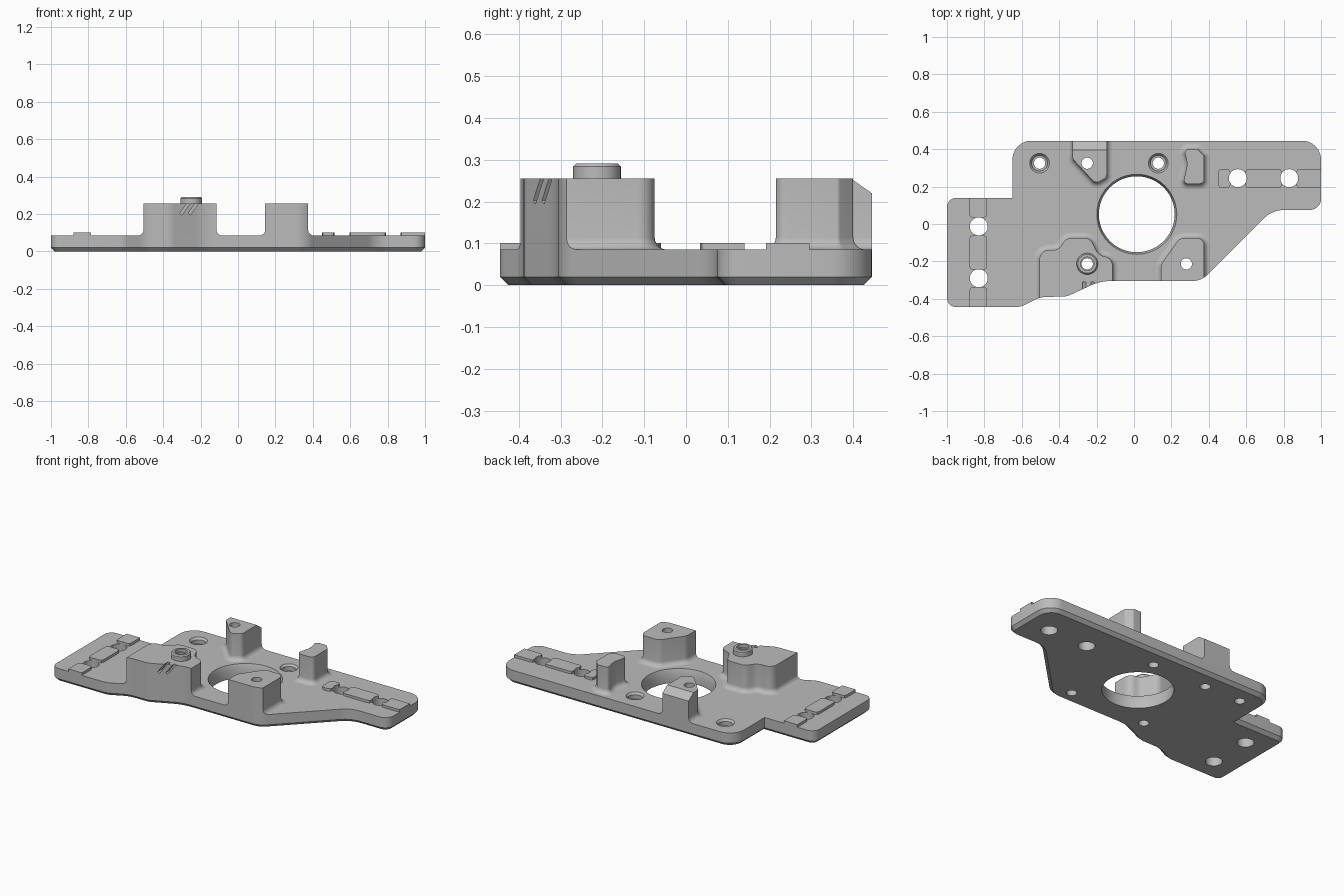
import bpy, bmesh, math
from mathutils import Vector, Matrix

cube = bpy.data.objects.get("Cube")
if cube:
    bpy.data.objects.remove(cube)

grey = bpy.data.materials.new("plain grey")
grey.use_nodes = True
grey.diffuse_color = (0.5, 0.5, 0.5, 1)
grey.node_tree.nodes["Principled BSDF"].inputs["Base Color"].default_value = (0.5, 0.5, 0.5, 1)

TOP, HIGH = 0.085, 0.255


def rounded(corners, steps=8):
    """Outline from (x, y, radius) corners, counter-clockwise."""
    out, n = [], len(corners)
    for i, (x, y, r) in enumerate(corners):
        p = Vector((x, y))
        u = Vector(corners[i - 1][:2]) - p
        v = Vector(corners[(i + 1) % n][:2]) - p
        if r == 0:
            out.append(p)
            continue
        half = u.angle(v) / 2
        t = min(r / math.tan(half), 0.49 * u.length, 0.49 * v.length)
        r = t * math.tan(half)
        c = p + (u.normalized() + v.normalized()).normalized() * r / math.sin(half)
        a, b = p + u.normalized() * t - c, p + v.normalized() * t - c
        for k in range(steps + 1):
            out.append(c + a.lerp(b, k / steps).normalized() * r)
    return out


def circle(x, y, n=48):
    return [Vector((x + math.cos(k * math.tau / n), y + math.sin(k * math.tau / n))) for k in range(n)]


def offset(points, d):
    out, n = [], len(points)
    for i, p in enumerate(points):
        u = (p - points[i - 1]).normalized()
        v = (points[(i + 1) % n] - p).normalized()
        a, b = Vector((u.y, -u.x)), Vector((v.y, -v.x))
        out.append(p + (a + b) * d / (1 + a.dot(b)))
    return out


def add_loft(bm, rings):
    loops = [[bm.verts.new((p.x, p.y, z)) for p in pts] for z, pts in rings]
    n = len(loops[0])
    for low, up in zip(loops, loops[1:]):
        for i in range(n):
            j = (i + 1) % n
            bm.faces.new((low[i], low[j], up[j], up[i]))
    bm.faces.new(loops[0][::-1])
    bm.faces.new(loops[-1])


def make(name, bm):
    bmesh.ops.recalc_face_normals(bm, faces=bm.faces)
    mesh = bpy.data.meshes.new(name)
    bm.to_mesh(mesh)
    bm.free()
    mesh.materials.append(grey)
    ob = bpy.data.objects.new(name, mesh)
    bpy.context.collection.objects.link(ob)
    return ob


def loft(name, outline, layers):
    bm = bmesh.new()
    add_loft(bm, [(z, offset(outline, d)) for z, d in layers])
    return make(name, bm)


def round_stack(bm, x, y, layers):
    """Turned solid from (z, radius) layers."""
    c = Vector((x, y))
    add_loft(bm, [(z, [c + (p - c) * r for p in circle(x, y)]) for z, r in layers])


def boolean(ob, tool, op):
    bpy.context.view_layer.objects.active = ob
    mod = ob.modifiers.new(op, 'BOOLEAN')
    mod.operation, mod.object, mod.solver = op, tool, 'EXACT'
    bpy.ops.object.modifier_apply(modifier=mod.name)


def box_cutter(name, centre, size, axis, angle):
    bm = bmesh.new()
    bmesh.ops.create_cube(bm, size=1)
    bmesh.ops.scale(bm, vec=size, verts=bm.verts)
    bmesh.ops.transform(bm, verts=bm.verts,
                        matrix=Matrix.Translation(centre) @ Matrix.Rotation(angle, 4, axis))
    return make(name, bm)


# Plate outline, used as a tall mould with a chamfered underside
plate_outline = rounded([
    (-1, -.445, .05), (-.61, -.445, .12), (-.5, -.39, .15), (-.36, -.388, .1),
    (-.18, -.305, .25), (.36, -.305, .12), (.74, .075, .15), (1, .075, .06),
    (1, .445, .1), (-.65, .445, .1), (-.65, .14, 0), (-1, .14, .05)])
mould = loft("mould", plate_outline, [(0, -.02), (.02, 0), (.5, 0)])

# Hole cutters: plain, countersunk and the large bore
bm = bmesh.new()
for x, y in [(-.25, .325), (.28, -.213), (-.25, -.213)]:
    round_stack(bm, x, y, [(-.1, .03), (.4, .03)])
for x, y in [(-.505, .325), (.13, .325)]:
    round_stack(bm, x, y, [(-.1, .03), (.045, .03), (.046, .042), (.072, .042), (.088, .055), (.12, .055)])
for x, y in [(.555, .245), (.83, .245), (-.83, -.013), (-.83, -.29)]:
    round_stack(bm, x, y, [(-.1, .048), (.15, .048)])
round_stack(bm, .015, .052, [(-.1, .203), (.055, .203), (TOP, .214), (.13, .214)])
holes = make("hole_cutter", bm)

# Base plate
slab = rounded([(-2, -2, 0), (2, -2, 0), (2, 2, 0), (-2, 2, 0)])
parts = [loft("base_plate", slab, [(-.2, 0), (TOP, 0)])]

# Raised pads along the two mounting strips
for i, (x0, x1) in enumerate([(.45, .515), (.595, .79), (.868, 1.1)]):
    pts = rounded([(x0, .192, .018), (x1, .192, .018), (x1, .295, .018), (x0, .295, .018)], 2)
    parts.append(loft(f"side_pad_{i + 1}", pts, [(.07, 0), (.101, 0)]))
for i, (y0, y1) in enumerate([(-.6, -.337), (-.245, -.06), (.033, .3)]):
    pts = rounded([(-.88, y0, .018), (-.785, y0, .018), (-.785, y1, .018), (-.88, y1, .018)], 2)
    parts.append(loft(f"end_pad_{i + 1}", pts, [(.07, 0), (.101, 0)]))

# Posts with filleted feet
F = .03
foot = [(.075, F)] + [(TOP + F * (1 - math.cos(a)), F * (1 - math.sin(a)))
                      for a in [k * math.pi / 10 for k in range(6)]] + [(HIGH, 0)]
posts = {
    "front_right_post": [(-.505, -.5, 0), (-.115, -.5, 0), (-.115, -.185, .05), (-.19, -.165, .06),
                         (-.235, -.075, .05), (-.36, -.075, .05), (-.405, -.14, .06), (-.505, -.14, .07)],
    "front_left_post": [(.145, -.5, 0), (.375, -.5, 0), (.375, -.075, .04), (.245, -.075, .05),
                        (.145, -.215, .06)],
    "back_right_post": [(-.33, .6, 0), (-.33, .35, .04), (-.205, .215, .03), (-.145, .25, .03),
                        (-.145, .6, 0)],
    "back_left_post": [(.262, .215, .02), (.375, .215, .025), (.375, .365, .01), (.34, .4, .01),
                       (.265, .4, .02), (.287, .325, .12)],
}
for name, corners in posts.items():
    parts.append(loft(name, rounded(corners), foot))
posts = {p.name: p for p in parts}

# Trim everything to the plate outline and drill it
for p in parts:
    boolean(p, mould, 'INTERSECT')
    boolean(p, holes, 'DIFFERENCE')

# Sloped back of one post, slanted grooves on another
slope = box_cutter("slope_cutter", (-.24, .45, .285), (.4, .3, .1), 'X', -math.atan(.7))
slope.location = Vector((0, .42 - .45, .2375 - .285)) + Vector((0, .7, 1)).normalized() * .05
slope.data.transform(Matrix.Translation(slope.location))
slope.location = (0, 0, 0)
boolean(posts["back_right_post"], slope, 'DIFFERENCE')
cutters = [mould, holes, slope]
for i, x in enumerate((-.28, -.235)):
    groove = box_cutter(f"groove_cutter_{i + 1}", (x, -.34, .235), (.014, .06, .09), 'Y', math.radians(35))
    boolean(posts["front_right_post"], groove, 'DIFFERENCE')
    cutters.append(groove)

# Collar on the front post
bm = bmesh.new()
round_stack(bm, -.25, -.213, [(.24, .057), (.284, .057), (.291, .05)])
collar = make("collar", bm)
bm = bmesh.new()
round_stack(bm, -.25, -.213, [(.2, .03), (.27, .03), (.271, .036), (.3, .036)])
bore = make("collar_bore_cutter", bm)
boolean(collar, bore, 'DIFFERENCE')
parts.append(collar)

for c in cutters + [bore]:
    bpy.data.objects.remove(c)

# Smooth curved walls, keep edges sharp
for p in parts:
    bpy.ops.object.select_all(action='DESELECT')
    p.select_set(True)
    bpy.context.view_layer.objects.active = p
    bpy.ops.object.shade_smooth_by_angle(angle=math.radians(30))
